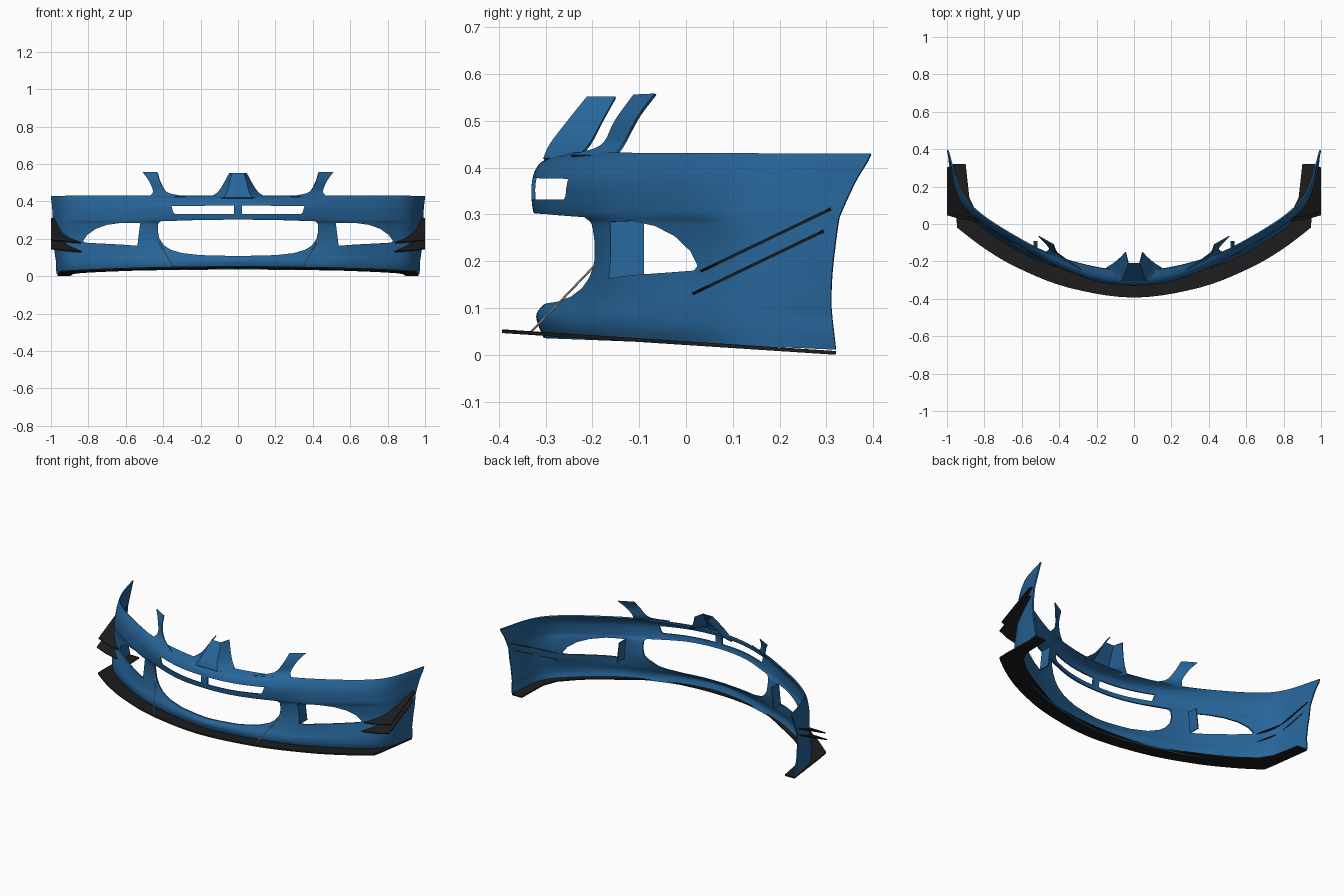
import bpy, bmesh, math
from mathutils import Vector

if "Cube" in bpy.data.objects:
    bpy.data.objects.remove(bpy.data.objects["Cube"])


def material(name, rgb):
    m = bpy.data.materials.new(name)
    m.diffuse_color = (*rgb, 1)
    m.use_nodes = True
    m.node_tree.nodes["Principled BSDF"].inputs["Base Color"].default_value = m.diffuse_color
    return m


BLUE = material("blue_paint", (0.02, 0.13, 0.32))
BLACK = material("black_plastic", (0.012, 0.012, 0.012))


def spline(pts, n):
    """Catmull-Rom through all points, n steps per span."""
    p = [Vector(q) for q in pts]
    p = [p[0] * 2 - p[1]] + p + [p[-1] * 2 - p[-2]]
    out = []
    for i in range(1, len(p) - 2):
        a, b, c, d = p[i - 1:i + 3]
        for k in range(n):
            t = k / n
            out.append(0.5 * (2 * b + (c - a) * t + (2 * a - 5 * b + 4 * c - d) * t * t
                              + (3 * b - a - 3 * c + d) * t ** 3))
    return out + [p[-2]]


def mirror_x(pts):
    """Extend a half path starting on x = 0 to the full width."""
    return [(-q[0], *q[1:]) for q in reversed(pts[1:])] + list(pts)


def make(name, verts, faces, mat=None, thick=0):
    me = bpy.data.meshes.new(name)
    me.from_pydata([tuple(v) for v in verts], [], faces)
    bm = bmesh.new()
    bm.from_mesh(me)
    bmesh.ops.recalc_face_normals(bm, faces=bm.faces)
    bm.to_mesh(me)
    bm.free()
    ob = bpy.data.objects.new(name, me)
    bpy.context.collection.objects.link(ob)
    if mat:
        me.materials.append(mat)
    if thick:
        s = ob.modifiers.new("thickness", 'SOLIDIFY')
        s.thickness, s.offset = thick, 0
    return ob


def loft(name, rows, mat, thick):
    n = len(rows[0])
    faces = [(r * n + c, r * n + c + 1, (r + 1) * n + c + 1, (r + 1) * n + c)
             for r in range(len(rows) - 1) for c in range(n - 1)]
    return make(name, [v for r in rows for v in r], faces, mat, thick)


def bake(ob, angle=35):
    dg = bpy.context.evaluated_depsgraph_get()
    me = bpy.data.meshes.new_from_object(ob.evaluated_get(dg))
    ob.modifiers.clear()
    ob.data = me
    bpy.ops.object.select_all(action='DESELECT')
    ob.select_set(True)
    bpy.context.view_layer.objects.active = ob
    bpy.ops.object.shade_smooth_by_angle(angle=math.radians(angle))


# Bumper skin: for each height, y at fixed x stations plus the rear end
XS = (0, .2, .42, .6, .82, .93)
LEVELS = [  # z, end x, y values
    (.025, .965, -.300, -.275, -.215, -.140, .000, .120, .320),
    (.055, .970, -.311, -.287, -.225, -.150, -.010, .110, .316),
    (.085, .970, -.315, -.288, -.222, -.150, -.008, .108, .312),
    (.115, .975, -.292, -.270, -.210, -.140, .000, .112, .310),
    (.170, .980, -.255, -.240, -.195, -.130, .020, .120, .312),
    (.220, .985, -.255, -.240, -.192, -.122, .025, .130, .317),
    (.280, .985, -.300, -.278, -.200, -.120, .020, .130, .325),
    (.305, .987, -.322, -.300, -.215, -.125, .012, .132, .332),
    (.370, .990, -.325, -.303, -.220, -.120, .020, .150, .362),
    (.410, .995, -.305, -.280, -.200, -.100, .040, .170, .386),
    (.429, .995, -.250, -.230, -.170, -.085, .055, .185, .395)]
rows = []
for z, xe, *ys in LEVELS:
    half = [(x, y, z - .055 * y * max(0, 1 - z / .1)) for x, y in zip((*XS, xe), ys)]
    rows.append(spline(mirror_x(half), 6))
columns = [spline(c, 4) for c in zip(*rows)]
skin = loft("bumper_skin", columns, BLUE, .008)


# Openings: prisms along y, outlined in the front view
def cutter(name, outlines):
    verts, faces = [], []
    for o in outlines:
        b, n = len(verts), len(o)
        verts += [(x, -.6, z) for x, z in o] + [(x, .3, z) for x, z in o]
        faces += [tuple(range(b, b + n)), tuple(range(b + 2 * n - 1, b + n - 1, -1))]
        faces += [(b + i, b + (i + 1) % n, b + n + (i + 1) % n, b + n + i) for i in range(n)]
    ob = make(name, verts, faces)
    ob.hide_render = True
    return ob


def pair(o):
    return [o, [(-x, z) for x, z in reversed(o)]]


half_mouth = [(0, .303), (.2, .301), (.415, .294), (.427, .28), (.428, .24), (.42, .2),
              (.395, .165), (.36, .142), (.3, .124), (.2, .113), (0, .108)]
mouth = half_mouth + [(-x, z) for x, z in reversed(half_mouth[1:-1])]
lamp = [(.52, .284), (.62, .286), (.7, .275), (.76, .254), (.805, .222), (.828, .19),
        (.82, .18), (.75, .176), (.63, .170), (.535, .163)]
slot = [(.022, .332), (.335, .332), (.345, .34), (.356, .376), (.022, .378)]
cut = cutter("opening_cutter", [mouth] + pair(lamp) + pair(slot))
b = skin.modifiers.new("openings", 'BOOLEAN')
b.operation, b.solver, b.object = 'DIFFERENCE', 'EXACT', cut
bake(skin)
bpy.data.objects.remove(cut)

# Centre nose peak rising between the hood edges
nose = [((.15, -.235), (.075, -.303), .418), ((.105, -.205), (.058, -.288), .45),
        ((.072, -.178), (.045, -.25), .5), ((.045, -.15), (.03, -.21), .55)]
rows = []
for back, front, z in nose:
    rows.append([(-back[0], back[1], z), (-front[0], front[1], z),
                 (front[0], front[1], z), (back[0], back[1], z)])
smooth = [spline(c, 4) for c in zip(*rows)]
bake(loft("nose_peak", smooth, BLUE, .006))

inner = spline([(.28, -.245, .425), (.375, -.18, .447), (.413, -.15, .5), (.43, -.11, .555)], 5)
outer = spline([(.47, -.15, .425), (.453, -.13, .455), (.475, -.10, .51), (.51, -.065, .557)], 5)
lower_line = [(.83, .03), (.93, .045), (1, .065), (1, .3), (.975, .315), (.93, .14)]
for s, side in ((1, "right"), (-1, "left")):
    def flip(pts):
        return [(p[0] * s, p[1], p[2]) for p in pts]

    # Upright horns beside the hood
    bake(loft(f"horn_{side}", [flip(inner), flip(outer)], BLUE, .006))
    # Inward return of the pillar beside the lamp opening
    bake(loft(f"pillar_return_{side}", [flip([(.535, -.16, .162), (.52, -.162, .286)]),
                                        flip([(.535, -.09, .162), (.52, -.09, .286)])], BLUE, .006))
    # Two slanted canard blades on each corner
    for name, z0, dy in (("upper", .18, 0), ("lower", .132, -.017)):
        pts = flip([(x, y + dy, z0 + (y - .035) * .48) for x, y in lower_line])
        bake(make(f"canard_{name}_{side}", pts, [tuple(range(len(pts)))], BLACK, .006))
    # Thin support rods to the splitter
    a, e = Vector((.345 * s, -.333, .047)), Vector((.43 * s, -.19, .196))
    bpy.ops.mesh.primitive_cylinder_add(vertices=8, radius=.0025, depth=(e - a).length,
                                        location=(a + e) / 2)
    rod = bpy.context.object
    rod.name = f"splitter_rod_{side}"
    rod.rotation_euler = (e - a).to_track_quat('Z', 'Y').to_euler()

# Flat splitter under the bumper
edge_out = [(0, -.393), (.35, -.34), (.62, -.235), (.8, -.13), (.945, -.02), (.952, .05), (.966, .32)]
edge_in = [(0, -.28), (.33, -.245), (.55, -.14), (.72, -.04), (.84, .06), (.88, .14), (.9, .32)]


def lip_edge(pts):
    right = spline([(-pts[1][0], pts[1][1], 0)] + [(x, y, 0) for x, y in pts[:5]], 5)[5:]
    half = [(v.x, v.y, .025 - .065 * v.y) for v in right]
    half += [(x, y, .025 - .065 * y) for x, y in pts[5:]]
    return mirror_x(half)


bake(loft("front_splitter", [lip_edge(edge_out), lip_edge(edge_in)], BLACK, .008))
